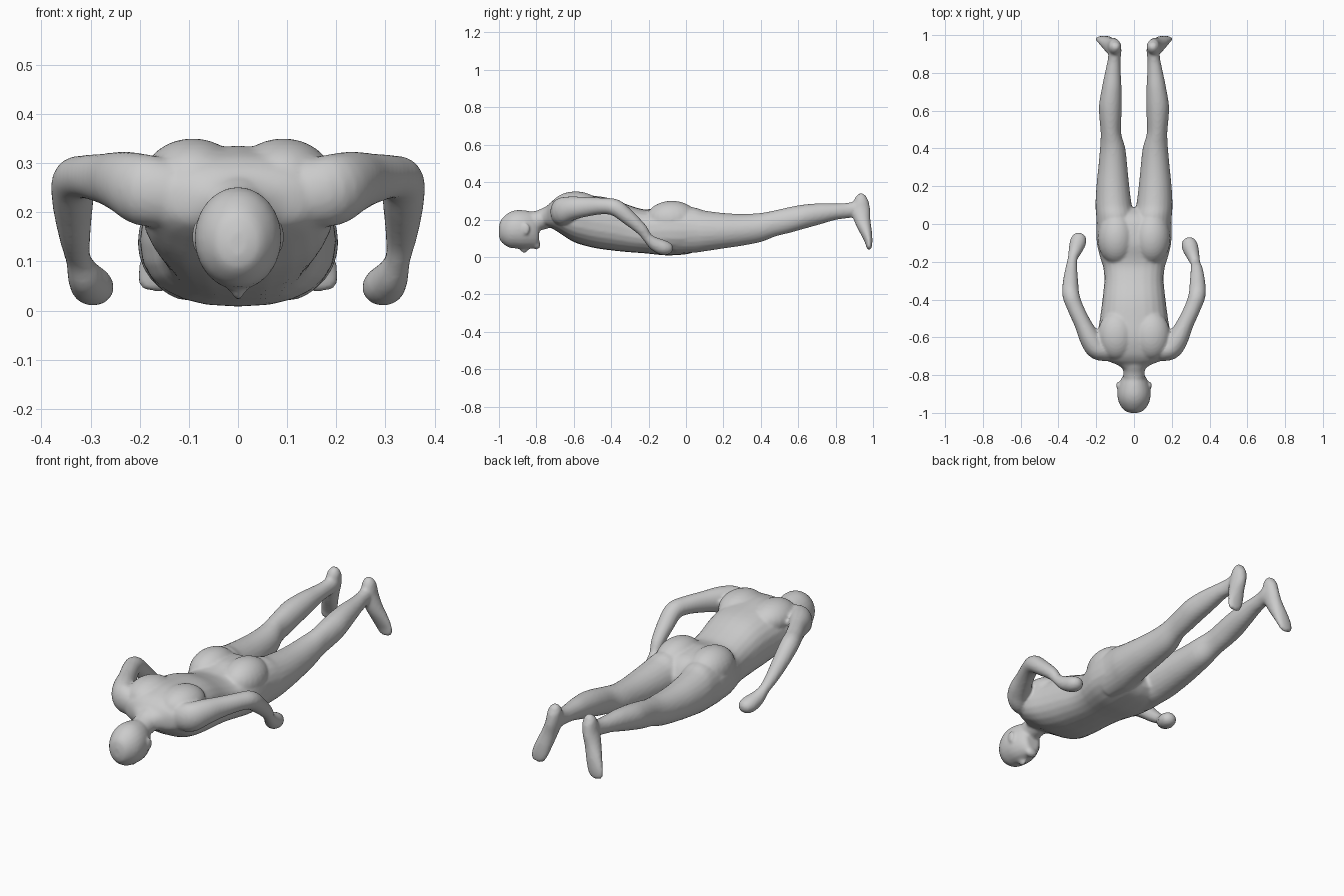
import bpy, bmesh, math
from mathutils import Vector, Matrix

bm = bmesh.new()


def spline(rows, steps=4):
    """Catmull-Rom resampling of section rows."""
    rows = [Vector(r) for r in rows]
    out = []
    for i in range(len(rows) - 1):
        a, b, c, d = rows[max(i - 1, 0)], rows[i], rows[i + 1], rows[min(i + 2, len(rows) - 1)]
        for k in range(steps):
            t = k / steps
            out.append(0.5 * (2 * b + (c - a) * t + (2 * a - 5 * b + 4 * c - d) * t * t
                              + (3 * b - a - 3 * c + d) * t ** 3))
    return out + [rows[-1]]


def loft(rows, side=1, ref=(0, 0, 1), axis=None, power=2.0, n=24):
    """Skin oval sections (x, y, z, half width, half height)."""
    secs = spline(rows)
    rings = []
    for i, s in enumerate(secs):
        c = Vector(s[:3])
        t = Vector(axis) if axis else Vector(secs[min(i + 1, len(secs) - 1)][:3]) - Vector(secs[max(i - 1, 0)][:3])
        t.normalize()
        u = t.cross(Vector(ref)).normalized()
        v = u.cross(t)
        ring = []
        for k in range(n):
            a = 2 * math.pi * k / n
            ca, sa = math.cos(a), math.sin(a)
            p = c + u * s[3] * math.copysign(abs(ca) ** (2 / power), ca) \
                  + v * s[4] * math.copysign(abs(sa) ** (2 / power), sa)
            ring.append(bm.verts.new((p.x * side, p.y, p.z)))
        rings.append(ring)
    for a, b in zip(rings, rings[1:]):
        for k in range(n):
            bm.faces.new((a[k], a[(k + 1) % n], b[(k + 1) % n], b[k]))
    bm.faces.new(rings[0])
    bm.faces.new(rings[-1])


def span(rows):
    """Turn (x, y, half width, low z, high z) into loft sections."""
    return [(x, y, (lo + hi) / 2, w, (hi - lo) / 2) for x, y, w, lo, hi in rows]


def blob(c, r):
    bmesh.ops.create_uvsphere(bm, u_segments=24, v_segments=16, radius=1,
                              matrix=Matrix.Translation(c) @ Matrix.Diagonal((*r, 1)))


# torso
loft(span([(0, -.77, .055, .16, .255), (0, -.745, .09, .165, .27), (0, -.72, .15, .155, .295),
           (0, -.68, .185, .13, .318), (0, -.6, .195, .08, .335), (0, -.5, .18, .05, .328),
           (0, -.4, .167, .035, .312), (0, -.3, .157, .025, .275), (0, -.23, .163, .02, .255),
           (0, -.18, .178, .015, .258), (0, -.1, .197, .008, .275), (0, 0, .198, .014, .265),
           (0, .05, .18, .03, .235), (0, .085, .11, .06, .18)]), axis=(0, 1, 0), power=2.4)

# head, neck and face
loft(span([(0, -1, .018, .11, .16), (0, -.988, .05, .08, .2), (0, -.95, .078, .052, .235),
           (0, -.91, .088, .045, .25), (0, -.87, .086, .042, .25), (0, -.83, .073, .045, .243),
           (0, -.8, .056, .05, .23), (0, -.785, .038, .065, .2)]), axis=(0, 1, 0))
loft([(0, -.86, .18, .055, .055), (0, -.78, .197, .057, .054),
      (0, -.73, .215, .068, .058), (0, -.66, .24, .09, .06)])
blob((0, -.865, .042), (.014, .022, .02))
blob((0, -.8, .065), (.032, .022, .025))

for s in (1, -1):
    # ears, shoulder blades and buttocks
    blob((s * .085, -.855, .15), (.009, .02, .03))
    blob((s * .092, -.59, .27), (.1, .13, .08))
    blob((s * .093, -.075, .2), (.1, .14, .1))

    # leg
    loft(span([(.1, -.06, .095, .02, .265), (.1, .04, .1, .022, .265), (.108, .1, .096, .03, .248),
               (.112, .2, .087, .045, .235), (.112, .3, .077, .06, .23), (.113, .4, .067, .08, .235),
               (.122, .48, .054, .11, .25), (.125, .56, .058, .13, .268), (.125, .63, .06, .15, .28),
               (.118, .72, .052, .175, .287), (.112, .8, .042, .198, .286), (.105, .87, .034, .208, .29),
               (.1, .92, .034, .215, .305), (.098, .95, .026, .25, .315)]), s, axis=(0, 1, 0))

    # foot
    loft([(.097, .952, .333, .015, .015), (.1, .94, .31, .032, .036), (.107, .935, .25, .036, .05),
          (.125, .945, .19, .038, .042), (.145, .964, .13, .042, .031), (.16, .976, .085, .042, .021),
          (.17, .979, .055, .035, .015), (.172, .979, .04, .02, .01)], s, ref=(0, 1, 0))

    # arm and closed hand
    d = .012 * s
    loft([(.12, -.675, .235, .05, .065), (.19, -.662, .245, .058, .073), (.23, -.61, .26, .056, .064),
          (.27, -.53, .268, .045, .052), (.312, -.44, .272, .043, .044), (.334, -.375, .262, .045, .045),
          (.336, -.31, .212, .041, .04), (.332, -.24, .15, .032, .032), (.325, -.195 - d, .105, .026, .026),
          (.312, -.155 - d, .07, .035, .036), (.297, -.11 - d, .05, .043, .04),
          (.287, -.075 - d, .045, .034, .03), (.283, -.06 - d, .043, .012, .012)], s)

bmesh.ops.recalc_face_normals(bm, faces=bm.faces)
mesh = bpy.data.meshes.new("body")
bm.to_mesh(mesh)
bm.free()
body = bpy.data.objects.new("body", mesh)
bpy.context.collection.objects.link(body)

# fuse the parts into one soft skin
fuse = body.modifiers.new("fuse", 'REMESH')
fuse.mode = 'VOXEL'
fuse.voxel_size = .008
fuse.use_smooth_shade = True
soft = body.modifiers.new("soften", 'SMOOTH')
soft.factor = .5
soft.iterations = 4
